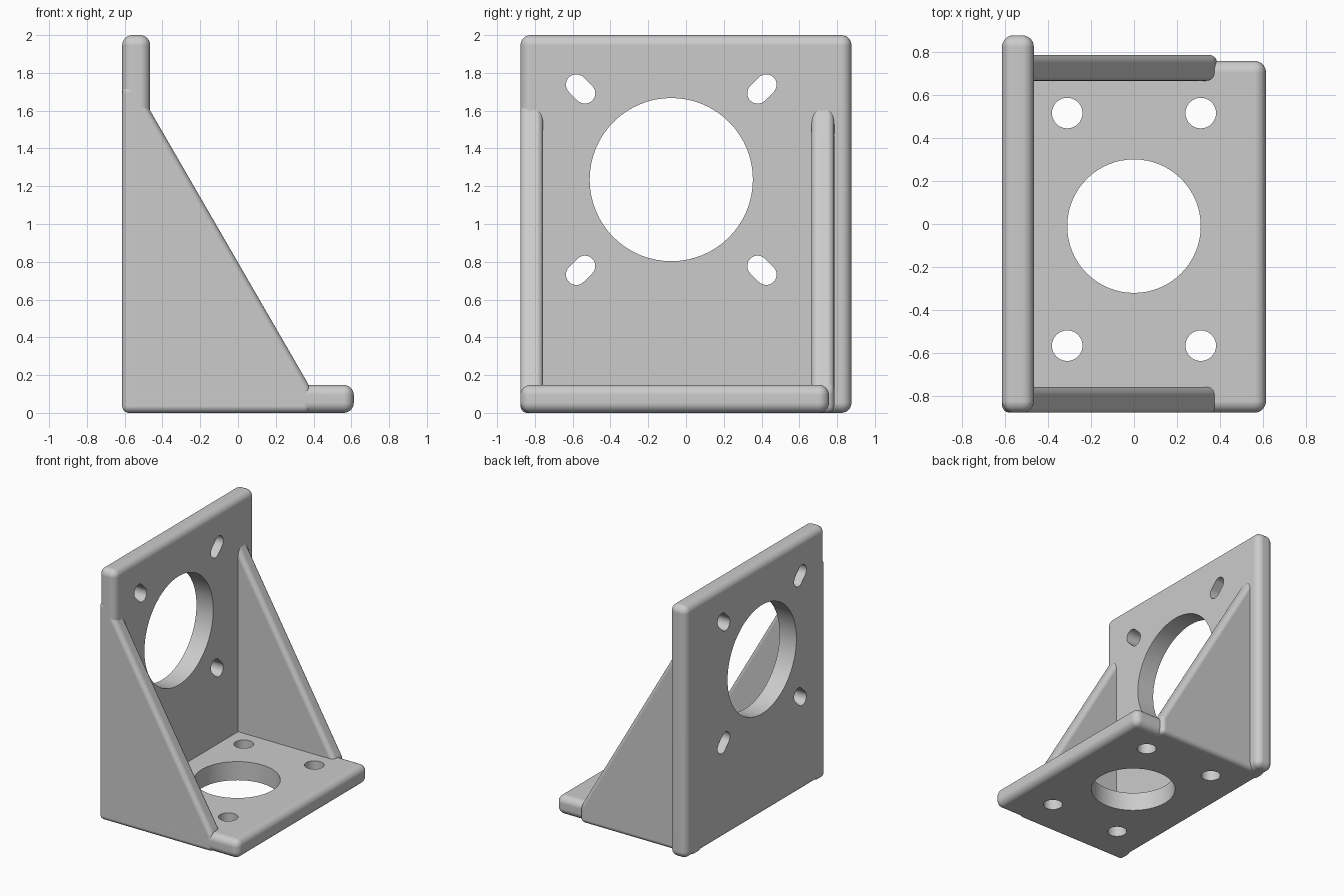
import bpy
import bmesh
from math import atan2, cos, sin, pi
from mathutils import Vector

cube = bpy.data.objects.get("Cube")
if cube:
    bpy.data.objects.remove(cube)

# Overall dimensions
X, Y, THICK, ROUND = 0.613, 0.876, 0.148, 0.054

metal = bpy.data.materials.new("grey_metal")
metal.use_nodes = True
GREY = (0.6, 0.6, 0.6, 1)
metal.diffuse_color = GREY
metal.node_tree.nodes["Principled BSDF"].inputs["Base Color"].default_value = GREY


def prism(name, points, direction, rounding=0):
    """Extrude a closed outline along a direction and round its edges."""
    bm = bmesh.new()
    face = bm.faces.new([bm.verts.new(p) for p in points])
    extruded = bmesh.ops.extrude_face_region(bm, geom=[face])["geom"]
    verts = [v for v in extruded if isinstance(v, bmesh.types.BMVert)]
    bmesh.ops.translate(bm, verts=verts, vec=direction)
    bmesh.ops.recalc_face_normals(bm, faces=bm.faces)
    if rounding:
        bmesh.ops.bevel(bm, geom=bm.edges[:], offset=rounding, segments=8,
                        profile=0.5, affect='EDGES', clamp_overlap=True)
    mesh = bpy.data.meshes.new(name)
    bm.to_mesh(mesh)
    bm.free()
    obj = bpy.data.objects.new(name, mesh)
    bpy.context.collection.objects.link(obj)
    mesh.materials.append(metal)
    return obj


def slot_outline(u, v, radius, half=0, angle=0, steps=32):
    """Circle, or a slot when half is above zero."""
    pts = []
    for end in (0, 1):
        shift = half * (1 - 2 * end)
        for i in range(steps + (1 if half else 0)):
            a = angle - pi / 2 + pi * (end + i / steps)
            pts.append((u + shift * cos(angle) + radius * cos(a),
                        v + shift * sin(angle) + radius * sin(a)))
    return pts


def activate(obj):
    bpy.ops.object.select_all(action='DESELECT')
    obj.select_set(True)
    bpy.context.view_layer.objects.active = obj


def cut(obj, cutter):
    activate(obj)
    mod = obj.modifiers.new("hole", 'BOOLEAN')
    mod.operation, mod.solver, mod.object = 'DIFFERENCE', 'EXACT', cutter
    bpy.ops.object.modifier_apply(modifier=mod.name)
    bpy.data.objects.remove(cutter)


def smooth(obj):
    activate(obj)
    bpy.ops.object.shade_smooth_by_angle(angle=0.6)
    mod = obj.modifiers.new("flat_faces", 'WEIGHTED_NORMAL')
    mod.keep_sharp = True


# Upright mounting plate
back_plate = prism("back_plate", [(-X, -Y, 0), (-X, Y, 0), (-X, Y, 2), (-X, -Y, 2)],
                   Vector((THICK, 0, 0)), ROUND)
# Horizontal base plate
base_plate = prism("base_plate", [(-X, -Y, 0), (X, -Y, 0), (X, 0.757, 0), (-X, 0.757, 0)],
                   Vector((0, 0, THICK)), ROUND)

# Large bore and four radial slots through the upright plate
cy, cz = -0.078, 1.235
holes = [slot_outline(cy, cz, 0.432)]
for sy in (-1, 1):
    for sz in (-1, 1):
        holes.append(slot_outline(cy + sy * 0.48, cz + sz * 0.48, 0.055, 0.032,
                                  atan2(sz, sy), 16))
for outline in holes:
    cut(back_plate, prism("cutter", [(-1, u, v) for u, v in outline], Vector((0.8, 0, 0))))

# Centre bore and four bolt holes through the base
holes = [slot_outline(0, -0.01, 0.31)]
for sx in (-1, 1):
    for y in (-0.565, 0.515):
        holes.append(slot_outline(sx * 0.31, y, 0.071, steps=16))
for outline in holes:
    cut(base_plate, prism("cutter", [(u, v, -0.5) for u, v in outline], Vector((0, 0, 1))))

# Triangular side gussets with rounded edges
profile = [(-X, 0), (0.385, 0), (0.385, 0.13), (-0.54, 1.73), (-X, 1.73)]
gussets = [prism(name, [(x, y, z) for x, z in profile], Vector((0, 0.12, 0)), ROUND)
           for name, y in (("right_gusset", -Y), ("left_gusset", 0.665))]

for part in [back_plate, base_plate] + gussets:
    smooth(part)
